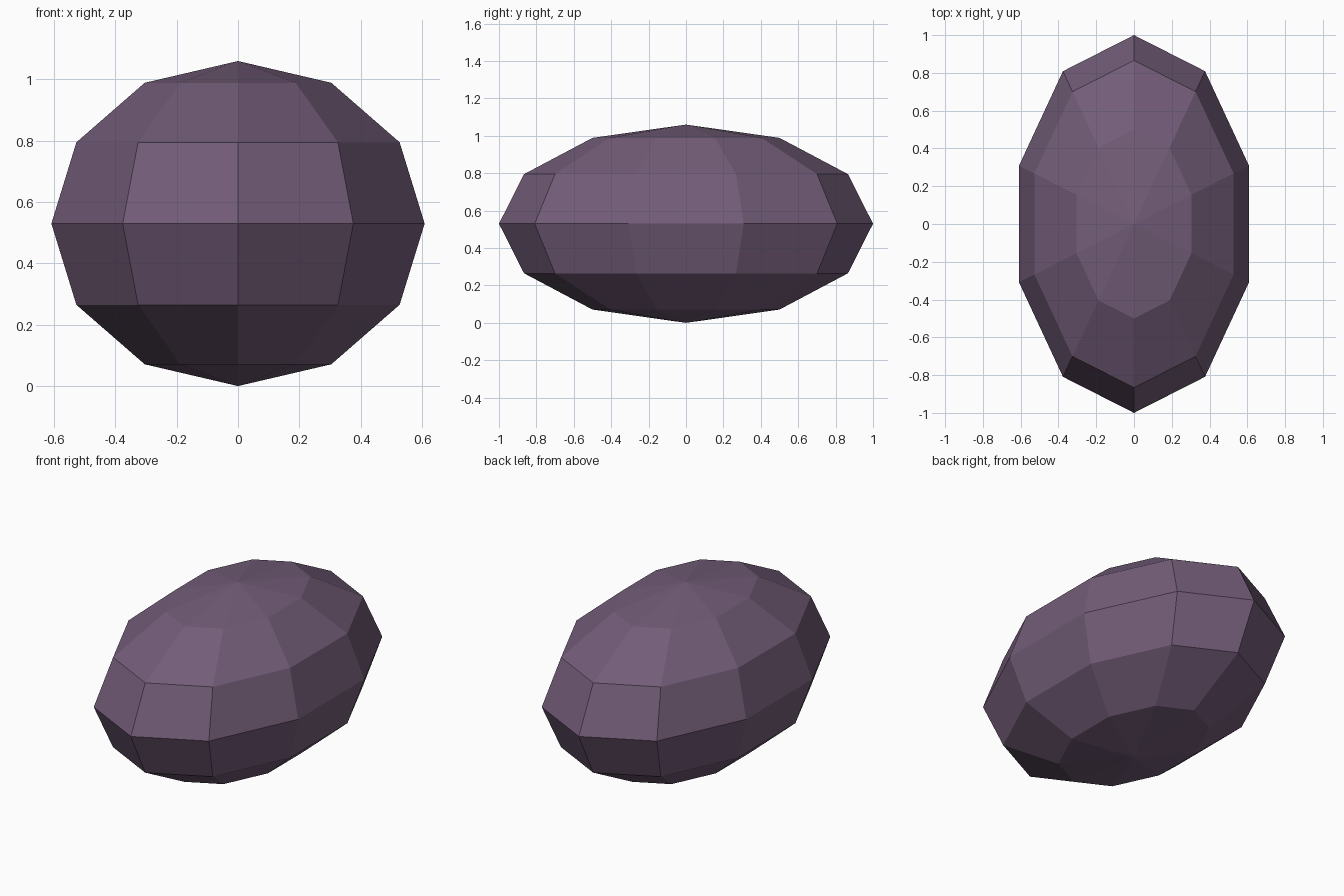
import bpy

if "Cube" in bpy.data.objects:
    bpy.data.objects.remove(bpy.data.objects["Cube"])

# Faceted pebble: low-poly sphere stretched along y
bpy.ops.mesh.primitive_uv_sphere_add(segments=10, ring_count=6, radius=1, location=(0, 0, 0.53))
pebble = bpy.context.object
pebble.name = "pebble"
pebble.scale = (0.64, 1.0, 0.53)
bpy.ops.object.transform_apply(location=True, rotation=False, scale=True)
bpy.ops.object.shade_flat()

# Dusty purple stone
stone = bpy.data.materials.new("dusty_purple")
stone.diffuse_color = (0.171, 0.109, 0.188, 1)
stone.use_nodes = True
stone.node_tree.nodes["Principled BSDF"].inputs["Base Color"].default_value = stone.diffuse_color
pebble.data.materials.append(stone)
